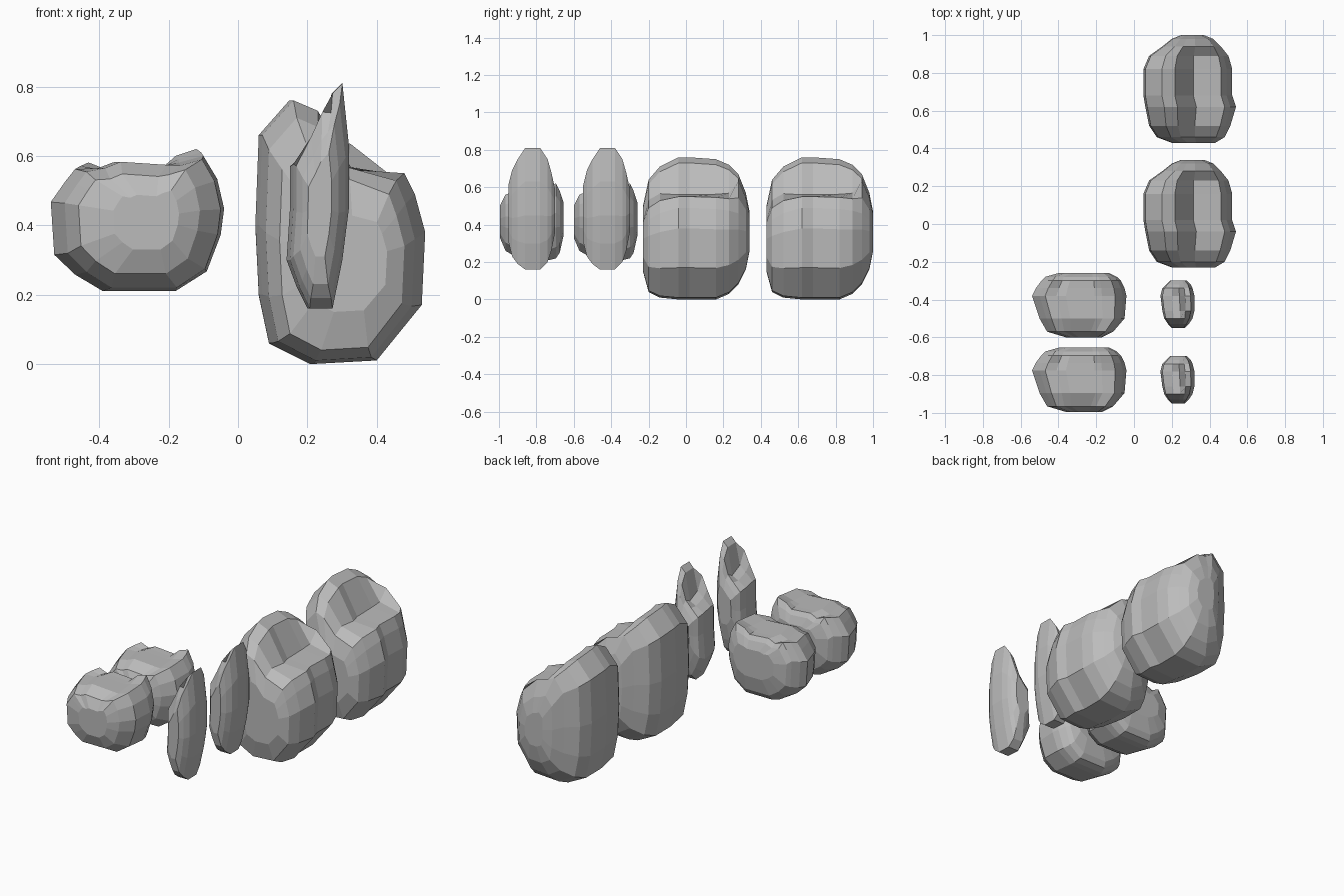
import bpy
import bmesh

cube = bpy.data.objects.get("Cube")
if cube:
    bpy.data.objects.remove(cube, do_unlink=True)


def make_material(name, colour):
    material = bpy.data.materials.new(name)
    material.use_nodes = True
    material.diffuse_color = colour
    shader = material.node_tree.nodes["Principled BSDF"]
    shader.inputs["Base Color"].default_value = colour
    shader.inputs["Roughness"].default_value = 0.9
    return material


stone_grey = make_material("stone grey", (0.5, 0.5, 0.5, 1.0))


def fit(value, low, high, new_low, new_high):
    """Map a value from one range to another."""
    return new_low + (value - low) / (high - low) * (new_high - new_low)


def rock_mesh(name, profile, sections, ledge):
    """Loft an x-z profile along y, all in hundredths of a unit.

    Each section gives y, the x and z ranges the profile is fitted to,
    and how far the ledge is lifted there. The ledge maps profile points
    to the share of that lift they take.
    """
    xs = [point[0] for point in profile]
    zs = [point[1] for point in profile]
    bm = bmesh.new()
    rings = []
    for y, left, right, bottom, top, lift in sections:
        ring = []
        for index, (x, z) in enumerate(profile):
            new_x = fit(x, min(xs), max(xs), left, right)
            new_z = fit(z, min(zs), max(zs), bottom, top)
            new_z += lift * ledge.get(index, 0)
            ring.append(bm.verts.new((new_x / 100, y / 100, new_z / 100)))
        rings.append(ring)

    # Skin between neighbouring rings, then close both ends
    count = len(profile)
    for first, second in zip(rings, rings[1:]):
        for i in range(count):
            j = (i + 1) % count
            bm.faces.new((first[i], first[j], second[j], second[i]))
    caps = [bm.faces.new(rings[0]), bm.faces.new(rings[-1])]
    bmesh.ops.triangulate(bm, faces=caps)
    bmesh.ops.recalc_face_normals(bm, faces=bm.faces)

    mesh = bpy.data.meshes.new(name)
    bm.to_mesh(mesh)
    bm.free()
    mesh.materials.append(stone_grey)
    return mesh


def place_pair(name, mesh, spacing):
    """Place the rock and a linked copy further along y."""
    for suffix, offset in (("first", 0), ("second", spacing)):
        rock = bpy.data.objects.new(f"{name}_{suffix}", mesh)
        rock.location.y = offset
        bpy.context.collection.objects.link(rock)


# Large boulders: ridge on one side, stepped ledge rising to a rim at the back
boulder = rock_mesh(
    "boulder",
    profile=[(10, 6), (22, 0), (40, 1), (53, 17), (54, 38), (51, 49), (48, 55),
             (33, 56), (23, 73), (16, 76), (7, 66), (6, 40), (7, 20)],
    sections=[(-23, 20, 43, 15, 50, 2),
              (-20, 12, 48, 4, 64, 5),
              (-14, 8, 51, 1, 71, 4),
              (-4, 6, 54, 0, 76, 0),
              (2, 5, 52, 0, 76, 0),
              (16, 5, 52, 0, 75, 1),
              (23, 8, 50, 3, 72, 3),
              (28, 15, 46, 8, 67, 12),
              (32, 20, 42, 16, 57, 8),
              (34, 25, 37, 26, 47, 4)],
    ledge={6: 0.3, 7: 1},
)
place_pair("boulder", boulder, 0.66)

# Wide low rocks: steep back with a raised rim
wide_rock = rock_mesh(
    "wide_rock",
    profile=[(-39, 21), (-18, 21), (-9, 27), (-5, 38), (-4, 46), (-6, 55),
             (-10, 62), (-17, 60), (-21, 58), (-36, 59), (-41, 57), (-47, 58),
             (-50, 54), (-54, 48), (-53, 32), (-47, 26)],
    sections=[(-60, -36, -17, 33, 50, 0),
              (-57, -46, -11, 26, 56, 1),
              (-50, -50, -5, 22, 59, 2),
              (-38, -54, -4, 21, 60, 1),
              (-34, -52, -5, 21, 61, 0),
              (-30, -49, -7, 22, 62, -1),
              (-28, -47, -9, 25, 58, 0),
              (-26, -40, -13, 34, 52, 0)],
    ledge={8: 1, 9: 1, 10: 1},
)
place_pair("wide_rock", wide_rock, -0.395)

# Slender upright rocks: tall ridge above a shoulder with a rim at the front
slender_rock = rock_mesh(
    "slender_rock",
    profile=[(20, 16), (27, 16), (30, 30), (32, 45), (32, 63), (30, 81), (27, 78),
             (24, 62), (20, 60), (15, 57), (15, 45), (14, 30), (17, 22)],
    sections=[(-55, 20, 27, 31, 61, 6),
              (-53, 18, 29, 23, 69, 9),
              (-50, 16, 31, 19, 75, 14),
              (-46, 15, 32, 16, 81, 3),
              (-38, 14, 32, 16, 81, 0),
              (-34, 15, 31, 20, 75, 5),
              (-32, 17, 30, 26, 68, 6),
              (-30, 19, 28, 36, 59, 4)],
    ledge={7: 1, 8: 0.6, 9: 0.2},
)
place_pair("slender_rock", slender_rock, -0.4)
